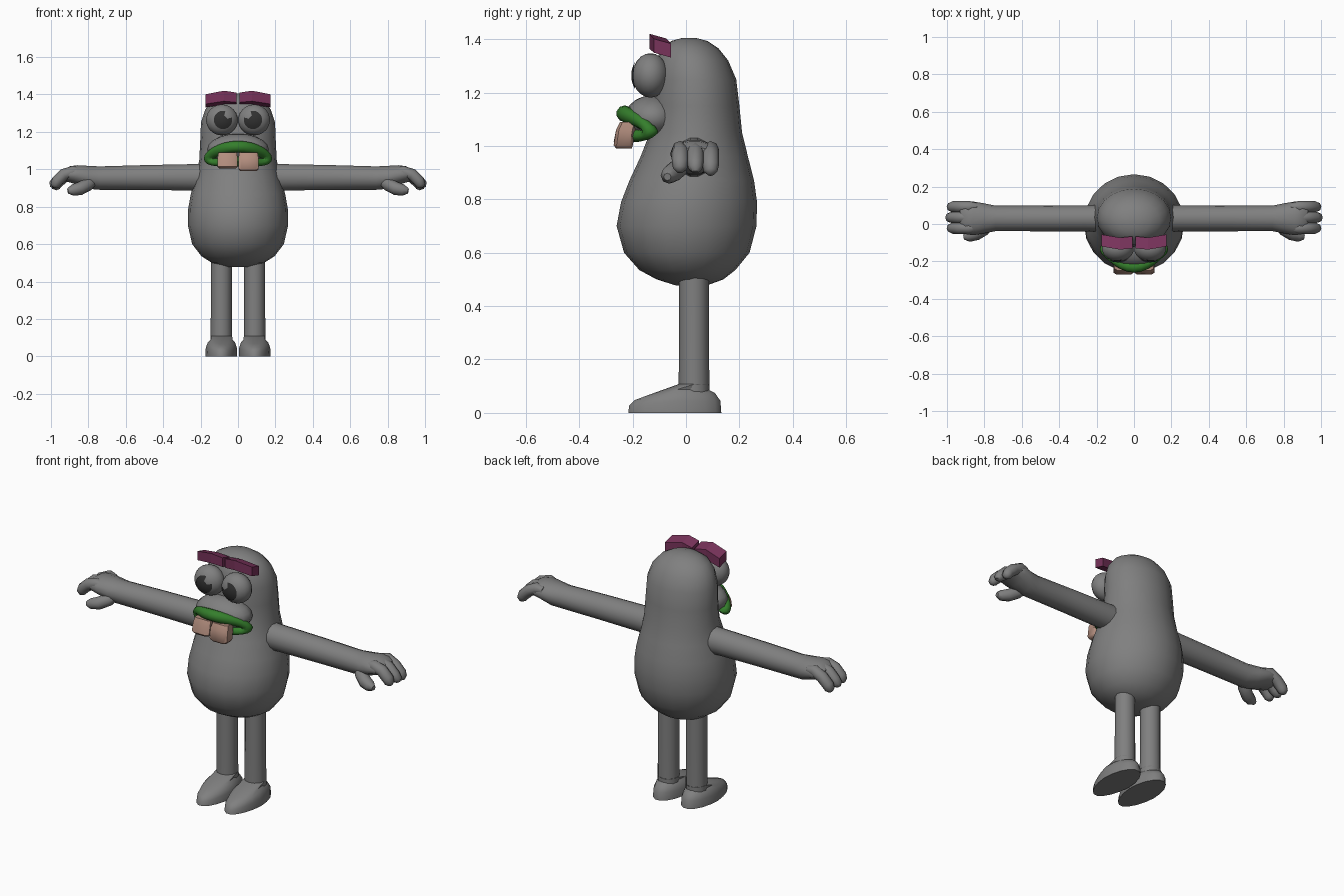
import bpy, bmesh, math
from mathutils import Vector, Matrix

if "Cube" in bpy.data.objects:
    bpy.data.objects.remove(bpy.data.objects["Cube"])


def material(name, rgb):
    m = bpy.data.materials.new(name)
    m.diffuse_color = (*rgb, 1)
    m.use_nodes = True
    m.node_tree.nodes["Principled BSDF"].inputs["Base Color"].default_value = m.diffuse_color
    return m


GREY = material("grey skin", (0.215, 0.215, 0.215))
DARK = material("dark pupil", (0.03, 0.03, 0.03))
GREEN = material("green lips", (0.035, 0.21, 0.025))
PINK = material("pink teeth", (0.45, 0.27, 0.21))
PURPLE = material("purple brows", (0.19, 0.033, 0.105))


def finish(name, bm, mat, smooth=True):
    bmesh.ops.recalc_face_normals(bm, faces=bm.faces)
    me = bpy.data.meshes.new(name)
    bm.to_mesh(me)
    bm.free()
    ob = bpy.data.objects.new(name, me)
    bpy.context.collection.objects.link(ob)
    me.materials.append(mat)
    if smooth:
        bpy.ops.object.select_all(action='DESELECT')
        ob.select_set(True)
        bpy.context.view_layer.objects.active = ob
        bpy.ops.object.shade_smooth_by_angle(angle=math.radians(50))
    return ob


def loft(name, rings, mat, smooth=True, closed=False):
    """Skin a list of equal-length point rings; cap the ends unless closed."""
    bm = bmesh.new()
    vs = [[bm.verts.new(p) for p in r] for r in rings]
    n = len(vs[0])
    pairs = list(zip(vs, vs[1:])) + ([(vs[-1], vs[0])] if closed else [])
    for a, b in pairs:
        for i in range(n):
            j = (i + 1) % n
            bm.faces.new((a[i], a[j], b[j], b[i]))
    if not closed:
        bm.faces.new(vs[0])
        bm.faces.new(vs[-1])
    return finish(name, bm, mat, smooth)


def circle(n):
    return [(math.cos(2 * math.pi * i / n), math.sin(2 * math.pi * i / n)) for i in range(n)]


def ellipsoid(name, centre, radii, mat, segs=16, rot=None):
    bm = bmesh.new()
    bmesh.ops.create_uvsphere(bm, u_segments=segs, v_segments=segs // 2 + 2, radius=1)
    m = Matrix.Translation(centre) @ (rot or Matrix()) @ Matrix.Diagonal((*radii, 1))
    bmesh.ops.transform(bm, matrix=m, verts=bm.verts)
    return finish(name, bm, mat)


def tube(name, path, mat, n=10):
    """Tube along a path of (point, radius), with tapered end rings."""
    rings = []
    for i, (p, r) in enumerate(path):
        a, b = Vector(path[max(i - 1, 0)][0]), Vector(path[min(i + 1, len(path) - 1)][0])
        q = (b - a).to_track_quat('Z', 'Y')
        rings.append([Vector(p) + q @ Vector((c * r, s * r, 0)) for c, s in circle(n)])
    return loft(name, rings, mat)


# Pear-shaped body and head: z, half width, front y, back y
PROFILE = [(0.478, 0.06, -0.04, 0.08), (0.50, 0.14, -0.11, 0.14), (0.535, 0.195, -0.175, 0.185),
           (0.60, 0.245, -0.232, 0.238), (0.70, 0.268, -0.260, 0.264), (0.79, 0.266, -0.243, 0.266),
           (0.87, 0.252, -0.212, 0.255), (0.96, 0.225, -0.170, 0.232), (1.05, 0.207, -0.135, 0.210),
           (1.15, 0.202, -0.125, 0.200), (1.25, 0.198, -0.122, 0.188), (1.32, 0.175, -0.112, 0.158),
           (1.365, 0.138, -0.092, 0.122), (1.393, 0.085, -0.055, 0.08), (1.405, 0.03, -0.012, 0.035)]
loft("body", [[(w * c, (f + b) / 2 + (b - f) / 2 * s, z) for c, s in circle(20)]
              for z, w, f, b in PROFILE], GREY)

# Muzzle behind the lips
ellipsoid("muzzle", (0, -0.125, 1.105), (0.165, 0.105, 0.085), GREY)

# Lips: an arched ring wrapped round the muzzle
rings = []
for c, s in circle(28):
    centre = Vector((0.152 * c, -0.215 - 0.015 * s + 0.08 * c * c, 1.083 + 0.038 * s - 0.026 * c * c))
    out = Vector((c * 0.7, 0, s)).normalized()
    rings.append([centre + out * 0.031 * u + Vector((0, 0.031 * v, 0)) for u, v in circle(10)])
loft("lips", rings, GREEN, closed=True)

# Two buck teeth hanging from the upper lip
for sx, low in ((-1, 1.003), (1, 0.99)):
    rings = []
    for z, y, k in ((low, -0.232, 0.8), (low + 0.012, -0.235, 1), (1.06, -0.226, 1), (1.09, -0.215, 0.9)):
        pts = ((-1, -.7), (-.7, -1), (.7, -1), (1, -.7), (1, .7), (.7, 1), (-.7, 1), (-1, .7))
        rings.append([(sx * 0.056 + 0.054 * k * u, y + 0.036 * k * v, z) for u, v in pts])
    loft("tooth", rings, PINK)

for sx in (-1, 1):
    # Eyeball
    eye, rad = Vector((sx * 0.086, -0.133, 1.264)), Vector((0.086, 0.068, 0.083))
    ellipsoid("eyeball", eye, rad, GREY, 18)

    # Pupil: thin curved disc with a wedge-shaped glint cut out
    bm = bmesh.new()
    N = 24
    grid = []
    for r in (0.008, 0.022, 0.036, 0.049):
        row = []
        for c, s in circle(N):
            dx, dz = r * c * sx - sx * 0.006, r * s
            dy = rad.y * math.sqrt(1 - (dx / rad.x) ** 2 - (dz / rad.z) ** 2)
            row.append(bm.verts.new(eye + Vector((dx, -dy - 0.004, dz))))
        grid.append(row)
    bm.faces.new(grid[0])
    for k in range(3):
        for i in range(N):
            if k < 1 or not 7 <= i <= 10:
                j = (i + 1) % N
                bm.faces.new((grid[k][i], grid[k][j], grid[k + 1][j], grid[k + 1][i]))
    finish("pupil", bm, DARK)

    # Angular brow: a bent bar in three sections
    rings = []
    for x, y, z, h in ((0.008, -0.098, 1.375, 0.026), (0.075, -0.105, 1.383, 0.028), (0.173, -0.088, 1.366, 0.026)):
        rings.append([(sx * x, y + 0.032 * u, z + h * v - 0.009 * u)
                      for u, v in ((-1, -1), (1, -1), (1, 1), (-1, 1))])
    loft("brow", rings, PURPLE, smooth=False)

    # Arm flowing into the palm: x, y, z, y radius, z radius
    ARM = [(0.17, 0.03, 0.957, 0.072, 0.076), (0.26, 0.03, 0.957, 0.07, 0.072), (0.50, 0.03, 0.956, 0.069, 0.068),
           (0.74, 0.03, 0.953, 0.068, 0.064), (0.80, 0.03, 0.957, 0.080, 0.063),
           (0.86, 0.03, 0.970, 0.090, 0.053), (0.90, 0.032, 0.973, 0.086, 0.044), (0.93, 0.035, 0.965, 0.07, 0.03)]
    loft("arm", [[(sx * x, y + a * c, z + b * s) for c, s in circle(14)] for x, y, z, a, b in ARM], GREY)

    # Three drooping fingers and a thumb
    for y, reach, drop in ((0.092, 0.99, 0.01), (0.035, 1.0, 0.0), (-0.022, 0.99, 0.0)):
        tube("finger", [((sx * 0.84, y, 0.985), 0.02), ((sx * 0.88, y, 0.988), 0.031),
                        ((sx * 0.93, y, 0.972 - drop), 0.032), ((sx * 0.968, y, 0.936 - drop), 0.031),
                        ((sx * (reach - 0.012), y, 0.915 - drop), 0.026),
                        ((sx * (reach - 0.007), y, 0.902 - drop), 0.012)], GREY, 8)
    tube("thumb", [((sx * 0.77, -0.005, 0.935), 0.02), ((sx * 0.80, -0.025, 0.92), 0.036),
                   ((sx * 0.845, -0.052, 0.897), 0.036), ((sx * 0.885, -0.066, 0.888), 0.03),
                   ((sx * 0.91, -0.07, 0.884), 0.014)], GREY, 8)

    # Leg
    tube("leg", [((sx * 0.089, 0.03, 0.06), 0.058), ((sx * 0.089, 0.03, 0.28), 0.056),
                 ((sx * 0.089, 0.03, 0.54), 0.056)], GREY, 12)

    # Foot: flat-soled, lower at the toe, closing round the ankle
    rings = []
    for z, k, blend in ((0, 1, 0), (0.045, 0.98, 0), (0.075, 0.86, 0), (0.088, 0.7, 0.15), (0.108, 0, 1)):
        ring = []
        for c, s in circle(18):
            wide = 0.085 * (1 - 0.12 * max(0, -s))
            x = wide * c * k * (1 - blend) + 0.058 * c * blend
            y = (-0.042 + 0.177 * s * k) * (1 - blend) + (0.03 + 0.058 * s) * blend
            slope = min(1, max(0.55, 0.62 + (y + 0.2) * 2.3))
            ring.append((sx * (0.089 + x), y, z * slope))
        rings.append(ring)
    loft("foot", rings, GREY)
